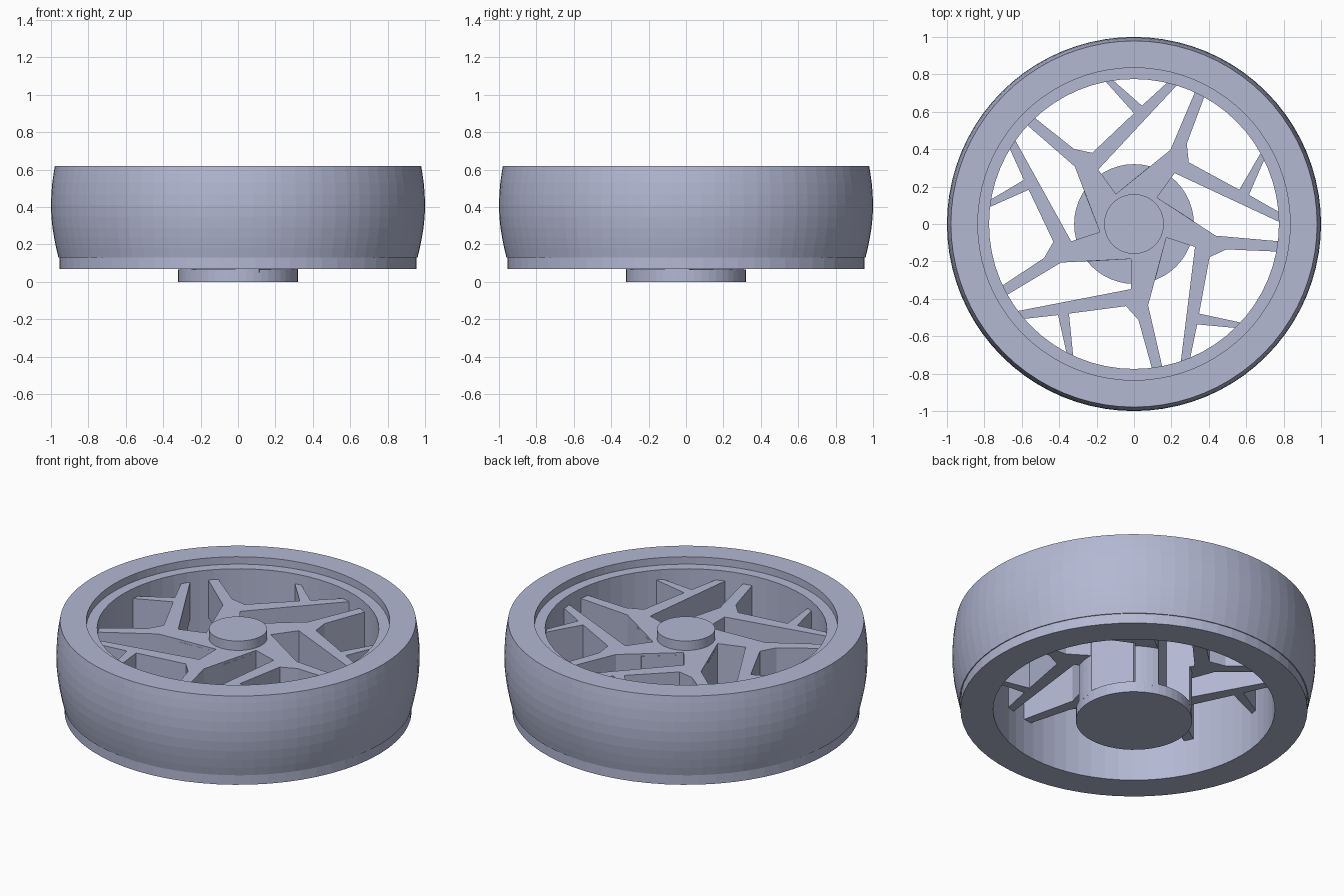
import bpy, bmesh, math
from mathutils import Matrix, Vector

if "Cube" in bpy.data.objects:
    bpy.data.objects.remove(bpy.data.objects["Cube"], do_unlink=True)

COLOUR = (0.45, 0.48, 0.65, 1.0)
mat = bpy.data.materials.new("blue_grey")
mat.use_nodes = True
mat.diffuse_color = COLOUR
mat.node_tree.nodes["Principled BSDF"].inputs["Base Color"].default_value = COLOUR


def finish(name, bm):
    bmesh.ops.recalc_face_normals(bm, faces=bm.faces)
    mesh = bpy.data.meshes.new(name)
    bm.to_mesh(mesh)
    bm.free()
    mesh.materials.append(mat)
    obj = bpy.data.objects.new(name, mesh)
    bpy.context.collection.objects.link(obj)
    return obj


def lathe_ring(name, profile, sides):
    """Spin a closed (radius, height) profile about z."""
    bm = bmesh.new()
    verts = [bm.verts.new((r, 0, z)) for r, z in profile]
    edges = [bm.edges.new((v, verts[i - 1])) for i, v in enumerate(verts)]
    bmesh.ops.spin(bm, geom=verts + edges, cent=(0, 0, 0), axis=(0, 0, 1),
                   angle=math.tau, steps=sides, use_merge=True)
    bmesh.ops.remove_doubles(bm, verts=bm.verts, dist=1e-5)
    return finish(name, bm)


def disc(name, radius, z0, z1, sides=48):
    bm = bmesh.new()
    bmesh.ops.create_cone(bm, cap_ends=True, segments=sides, radius1=radius,
                          radius2=radius, depth=z1 - z0,
                          matrix=Matrix.Translation((0, 0, (z0 + z1) / 2)))
    return finish(name, bm)


def five_fold(name, outline, z0, z1):
    """Repeat a flat outline five times, weld it at the centre and raise it."""
    bm = bmesh.new()
    for i in range(5):
        turn = Matrix.Rotation(i * math.tau / 5, 3, "Z")
        bm.faces.new([bm.verts.new(turn @ Vector((x, y, z0))) for x, y in outline])
    bmesh.ops.remove_doubles(bm, verts=bm.verts, dist=1e-4)
    raised = bmesh.ops.extrude_face_region(bm, geom=bm.faces[:], use_keep_orig=True)
    top = [g for g in raised["geom"] if isinstance(g, bmesh.types.BMVert)]
    bmesh.ops.translate(bm, verts=top, vec=(0, 0, z1 - z0))
    bmesh.ops.triangulate(bm, faces=[f for f in bm.faces if len(f.verts) > 4])
    return finish(name, bm)


def to_rim(start, end, radius=0.79):
    """Extend a spoke edge until it is buried in the rim."""
    p, d = Vector(start), (Vector(end) - Vector(start)).normalized()
    b = p.dot(d)
    return tuple(p + d * (-b + math.sqrt(b * b - p.dot(p) + radius ** 2)))


# Tyre: bulged tread, flat side walls
tread = [(0.96, 0.13), (0.972, 0.18), (0.983, 0.235), (0.992, 0.29), (0.998, 0.35),
         (1.0, 0.41), (0.998, 0.47), (0.993, 0.53), (0.986, 0.58), (0.979, 0.62)]
lathe_ring("tyre", [(0.835, 0.13)] + tread + [(0.835, 0.62)], 80)

# Rim: deep barrel with a flange below the tyre
lathe_ring("rim", [(0.775, 0.07), (0.955, 0.07), (0.955, 0.135), (0.84, 0.135),
                   (0.84, 0.575), (0.775, 0.575)], 64)

# Five forked spokes
notch = (-0.016, -0.187)
turn = Matrix.Rotation(math.tau / 5, 2)
next_notch = tuple(turn @ Vector(notch))
corner = (-0.016, -0.348)
fork_out, fork_in = (-0.406, -0.487), (-0.348, -0.479)
crotch_a, crotch_b = (-0.043, -0.439), (0.024, -0.513)
elbow = tuple(turn @ Vector((-0.39, -0.206)))
spoke = [(0, 0), notch, corner,
         to_rim(corner, (-0.62, -0.465)), to_rim(fork_out, (-0.594, -0.508)),
         fork_out, to_rim(fork_out, (-0.364, -0.674)),
         to_rim(fork_in, (-0.326, -0.695)), fork_in, crotch_a, crotch_b,
         to_rim(crotch_b, (0.094, -0.765)), to_rim(elbow, (0.148, -0.75)),
         elbow, next_notch]
five_fold("spokes", spoke, 0.29, 0.515)

# Hub: base disc, notched pillar under the spokes, centre cap
HUB = 0.32
a0, a1 = math.atan2(-0.3196, -0.016), math.atan2(-0.299, 0.1135)
arc = [(HUB * math.cos(a0 + (a1 - a0) * i / 4), HUB * math.sin(a0 + (a1 - a0) * i / 4))
       for i in range(5)]
five_fold("hub_pillar", [(0, 0), notch] + arc + [next_notch], 0.05, 0.5)
disc("hub_base", HUB, 0.0, 0.065)
disc("hub_cap", 0.16, 0.45, 0.572)
